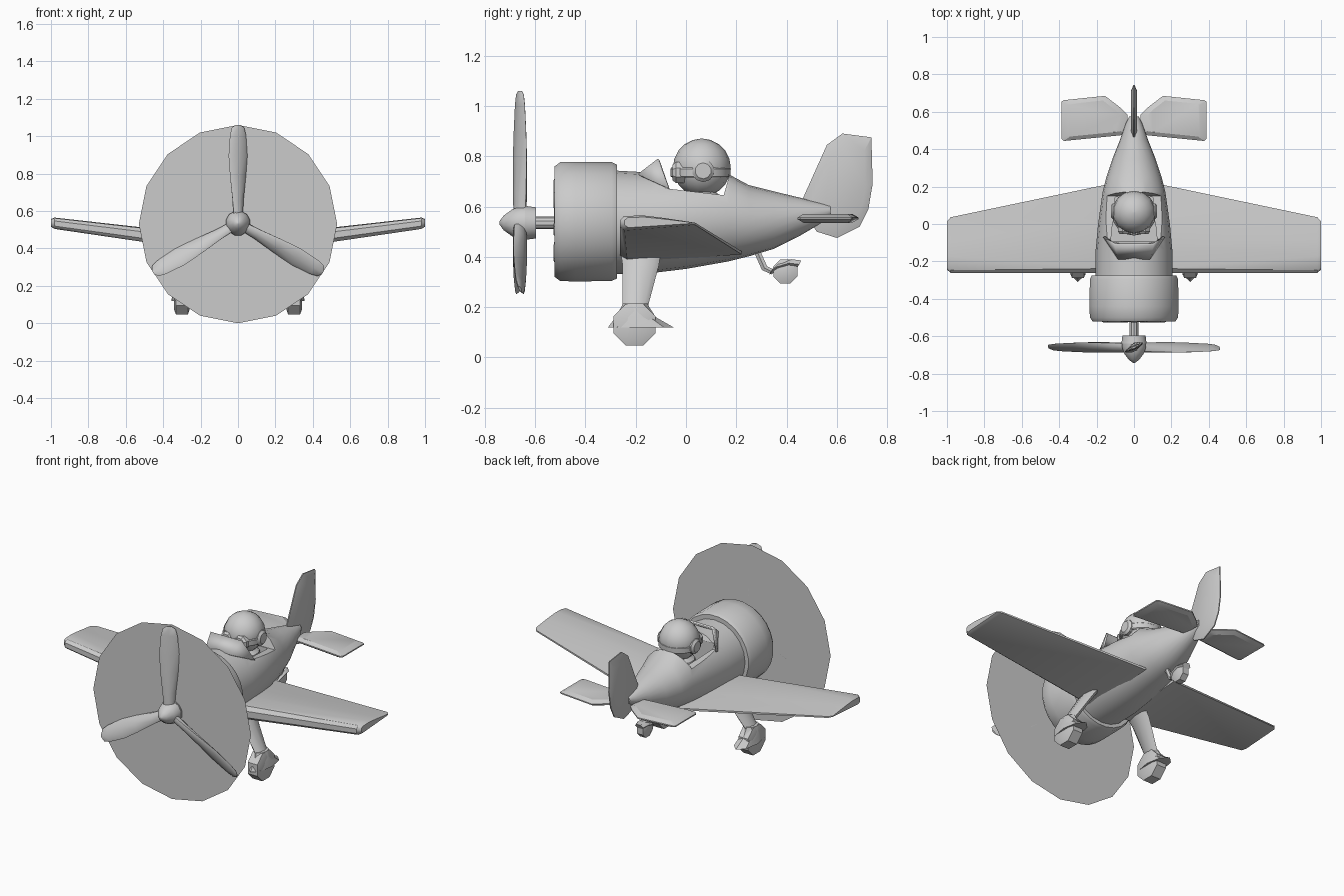
import bpy, bmesh
from math import sin, cos, pi, radians
from mathutils import Vector, Matrix

if "Cube" in bpy.data.objects:
    bpy.data.objects.remove(bpy.data.objects["Cube"])


def make(name, verts, faces, angle=35, mirror=False):
    me = bpy.data.meshes.new(name)
    me.from_pydata([tuple(v) for v in verts], [], faces)
    bm = bmesh.new()
    bm.from_mesh(me)
    bmesh.ops.recalc_face_normals(bm, faces=bm.faces)
    bm.to_mesh(me)
    bm.free()
    ob = bpy.data.objects.new(name, me)
    bpy.context.collection.objects.link(ob)
    smooth(ob, angle)
    if mirror:
        ob.modifiers.new("mirror", 'MIRROR').use_clip = False
    return ob


def smooth(ob, angle):
    ob.data.shade_smooth()
    ob.data.set_sharp_from_angle(angle=radians(angle))


def loft(name, rings, angle=35, mirror=False, closed=False):
    """Skin equal-length rings; cap the ends, or join last to first if closed."""
    n, m = len(rings[0]), len(rings)
    faces = [(i % m * n + j, i % m * n + (j + 1) % n,
              (i + 1) % m * n + (j + 1) % n, (i + 1) % m * n + j)
             for i in range(m if closed else m - 1) for j in range(n)]
    if not closed:
        faces += [tuple(range(n)), tuple(range((m - 1) * n, m * n))]
    return make(name, [v for r in rings for v in r], faces, angle, mirror)


def ellipse(n, c, a, b, phase=0):
    """Ring round centre c with half-axis vectors a and b."""
    c, a, b = Vector(c), Vector(a), Vector(b)
    return [c + a * cos(phase + 2 * pi * k / n) + b * sin(phase + 2 * pi * k / n)
            for k in range(n)]


AXES = {'x': ((1, 0, 0), (0, 1, 0), (0, 0, 1)),
        'y': ((0, 1, 0), (1, 0, 0), (0, 0, 1)),
        'z': ((0, 0, 1), (1, 0, 0), (0, 1, 0))}


def lathe(name, axis, centre, pts, n, angle=35, mirror=False, closed=False):
    """Turn (offset, radius) points round an axis."""
    d, u, v = map(Vector, AXES[axis])
    rings = [ellipse(n, Vector(centre) + d * h, u * r, v * r, pi / n) for h, r in pts]
    return loft(name, rings, angle, mirror, closed)


def prism(name, poly, lo, hi):
    """Extrude a (y, z) polygon along x."""
    return loft(name, [[(x, y, z) for y, z in poly] for x in (lo, hi)])


def cut(ob, cutter):
    cutter.hide_render = True
    mod = ob.modifiers.new("cut", 'BOOLEAN')
    mod.operation, mod.solver, mod.object = 'DIFFERENCE', 'EXACT', cutter
    bpy.context.view_layer.objects.active = ob
    bpy.ops.object.modifier_apply(modifier=mod.name)
    bpy.data.objects.remove(cutter)


# Fuselage: y, bottom z, top z, half width
stations = [(-.32, .33, .745, .205), (-.14, .335, .735, .205), (0, .352, .735, .192),
            (.17, .382, .728, .168), (.25, .402, .685, .148), (.35, .432, .66, .115),
            (.45, .482, .636, .075), (.54, .535, .614, .043), (.575, .56, .605, .025)]
fuselage = loft("fuselage", [ellipse(20, (0, y, (b + t) / 2), (w, 0, 0), (0, 0, (t - b) / 2))
                             for y, b, t, w in stations], 40)
# Cockpit opening: side notch, then a tapered well
cut(fuselage, prism("notch", [(-.08, .672), (.15, .645), (.183, .76), (.15, 1), (-.14, 1), (-.125, .76)], -.4, .4))
cut(fuselage, loft("well", [[(-.125, -.1, z), (.125, -.1, z), (.1, .145, z), (-.1, .145, z)]
                            for z in (.52, .7)]))
smooth(fuselage, 40)

# Engine cowling: open-fronted ring with bulkhead
lathe("cowling", 'y', (0, 0, .54),
      [(-.275, .19), (-.275, .228), (-.295, .238), (-.44, .24), (-.5, .238), (-.522, .222),
       (-.522, .2), (-.49, .19), (-.45, .188)], 24, 40, closed=True)
lathe("engine_bulkhead", 'y', (0, 0, .54), [(-.47, .2), (-.45, .2)], 20)
lathe("crankcase", 'y', (0, 0, .54), [(-.46, .09), (-.51, .08), (-.525, .05)], 12)
for k in range(7):
    a = pi / 2 + 2 * pi * k / 7
    d, t = Vector((cos(a), 0, sin(a))), Vector((-sin(a), 0, cos(a)))
    c = Vector((0, -.495, .54))
    loft("engine_cylinder", [ellipse(8, c + d * r, t * w, (0, w * .8, 0), pi / 8)
                             for r, w in ((.06, .03), (.11, .042), (.165, .042), (.185, .03))])

# Propeller: shaft, hub, spinner, three twisted blades and blur disc
HUB = (0, 0, .535)
lathe("propeller_shaft", 'y', HUB, [(-.61, .025), (-.47, .025)], 10)
lathe("propeller_hub", 'y', HUB, [(-.64, .07), (-.597, .064)], 12)
lathe("spinner", 'y', HUB, [(-.742, .006), (-.725, .03), (-.69, .056), (-.655, .067), (-.63, .067)], 12, 50)
for k in range(3):
    rot = Matrix.Rotation(2 * pi * k / 3, 4, 'Y')
    rings = []
    for r, w, h, tw in ((.03, .03, .022, 45), (.12, .037, .02, 40), (.25, .05, .016, 32),
                        (.36, .056, .012, 26), (.47, .047, .01, 24), (.51, .036, .008, 24), (.525, .014, .005, 24)):
        q = radians(tw)
        rings.append([rot @ v + Vector((0, -.66, .535)) for v in
                      ellipse(8, (0, 0, r), (w * cos(q), w * sin(q), 0), (-h * sin(q), h * cos(q), 0))])
    loft("propeller_blade", rings, 50)
make("propeller_blur_disc", ellipse(16, (0, -.632, .53), (.53, 0, 0), (0, 0, .53)), [tuple(range(16))])


# Wings: airfoil rings between root and tip
def airfoil(x, shrink=0.0):
    f = (x - .18) / .82
    y0, y1 = -.262 + shrink, .204 - .172 * f - shrink
    z0, z1 = .387 + .12 * f + shrink * .5, .475 + .092 * f - shrink * .5
    return [(x, y0 + (y1 - y0) * u, z0 + (z1 - z0) * v) for u, v in
            ((0, .25), (0, .7), (.05, .95), (.3, 1), (.6, .82), (1, .52), (1, .38), (.06, 0))]


loft("wing", [airfoil(.1), airfoil(.98), airfoil(1, .018)], 40, True)


# Tail surfaces: outline with pinched edges around a thicker core
def plate(name, outline, place, thick, inset, mirror=False):
    c = sum((Vector(p) for p in outline), Vector((0, 0))) / len(outline)
    rings = []
    for s, h in ((inset, -1), (1, -.2), (1, .2), (inset, 1)):
        rings.append([place(*(c + (Vector(p) - c) * s), h * thick) for p in outline])
    return loft(name, rings, 25, mirror)


plate("tail_fin", [(.45, .6), (.56, .845), (.622, .89), (.737, .875), (.742, .69),
                   (.725, .59), (.69, .52), (.6, .475), (.52, .5)],
      lambda y, z, h: (h, y, z), .016, .75)
plate("tailplane", [(.035, .48), (.075, .474), (.375, .444), (.387, .455), (.387, .655), (.375, .662),
                    (.155, .685), (.07, .62), (.035, .585)],
      lambda x, y, h: (x, y, .553 + h), .018, .8, True)

# Main landing gear: leg, spat, wheel
loft("landing_leg", [ellipse(8, (x, y, z), (.02, 0, .012), (0, w, 0))
                     for x, y, z, w in ((.16, -.18, .42, .08), (.2, -.18, .365, .072), (.298, -.202, .2, .05))], 40, True)
loft("wheel_spat", [ellipse(8, (.3, y, z), (a, 0, 0), (0, b, 0))
                    for y, z, a, b in ((-.202, .215, .034, .05), (-.202, .205, .038, .053),
                                       (-.2, .16, .05, .08), (-.18, .12, .056, .13))], 40, True)
lathe("main_wheel", 'x', (.3, -.205, .13), [(-.042, .06), (-.032, .09), (.032, .09), (.042, .06)], 8, 35, True)

# Tail wheel with bent strut and fork
loft("tail_strut", [ellipse(6, p, (.013, 0, 0), (0, .012, .008))
                    for p in ((0, .27, .45), (0, .312, .355), (0, .35, .337))])
loft("tail_fork", [ellipse(6, (0, y, z), (w, 0, 0), (0, .01, .018))
                   for y, z, w in ((.34, .345, .025), (.36, .36, .036), (.41, .375, .038), (.45, .37, .028))])
lathe("tail_wheel", 'x', (0, .395, .342), [(-.028, .03), (-.02, .052), (.02, .052), (.028, .03)], 8)

# Windscreen: centre panel with two triangular sides
w = make("windscreen", [(-.165, -.07, .672), (-.085, -.19, .73), (.085, -.19, .73), (.165, -.07, .672),
                        (-.105, -.112, .79), (.105, -.112, .79)],
         [(1, 2, 5, 4), (0, 1, 4), (2, 3, 5)], 20)
w.modifiers.new("thickness", 'SOLIDIFY').thickness = .012

# Pilot: torso, head, goggles, ear pads
lathe("pilot_torso", 'z', (0, .06, 0), [(.5, .08), (.6, .095), (.64, .085), (.66, .055), (.7, .05)], 12)
lathe("pilot_head", 'z', (0, .063, .755),
      [(-.115 * cos(pi * k / 10), max(.115 * sin(pi * k / 10), .004)) for k in range(11)], 14, 60)
lathe("goggle_lens", 'y', (.045, 0, .735), [(.03, .045), (-.04, .045), (-.053, .034)], 8, 35, True)
loft("goggle_strap", [ellipse(16, (0, .058, z), (r, 0, 0), (0, r, 0)) for z, r in ((.715, .113), (.72, .119), (.75, .12), (.755, .116))])
lathe("ear_pad", 'x', (0, .068, .742), [(.08, .045), (.112, .045), (.124, .032)], 10, 35, True)
